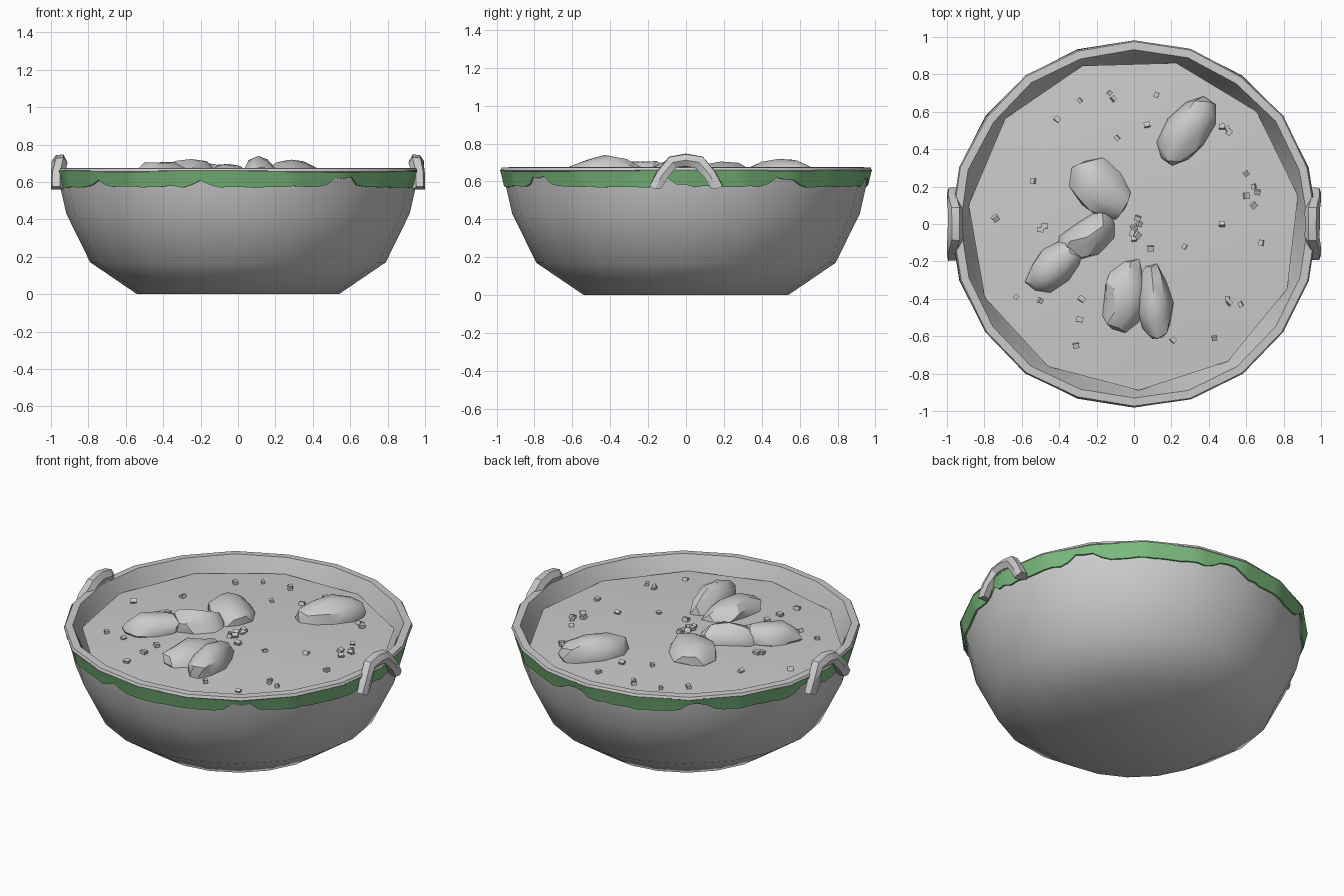
import bpy
import bmesh
import random
from math import pi, sin, cos, radians
from mathutils import Vector, Matrix

random.seed(7)
cube = bpy.data.objects.get("Cube")
if cube:
    bpy.data.objects.remove(cube)


def make_material(name, colour):
    mat = bpy.data.materials.new(name)
    mat.use_nodes = True
    mat.diffuse_color = (*colour, 1)
    mat.node_tree.nodes["Principled BSDF"].inputs["Base Color"].default_value = (*colour, 1)
    return mat


GREY = make_material("stone_grey", (0.6, 0.6, 0.6))
GREEN = make_material("trim_green", (0.2, 0.5, 0.21))


def finish(bm, name, mat, angle):
    bmesh.ops.recalc_face_normals(bm, faces=bm.faces)
    mesh = bpy.data.meshes.new(name)
    bm.to_mesh(mesh)
    bm.free()
    mesh.materials.append(mat)
    obj = bpy.data.objects.new(name, mesh)
    bpy.context.collection.objects.link(obj)
    if angle:
        bpy.ops.object.select_all(action="DESELECT")
        obj.select_set(True)
        bpy.context.view_layer.objects.active = obj
        bpy.ops.object.shade_smooth_by_angle(angle=radians(angle))
    return obj


def bridge(bm, rings, closed=True):
    for a, b in zip(rings, rings[1:]):
        n = len(a)
        for i in range(n if closed else n - 1):
            j = (i + 1) % n
            bm.faces.new((a[i], a[j], b[j], b[i]))


# Bowl: revolved profile from the base, over the rim, down the inside
SIDES = 20
OUTER = [(0.54, 0), (0.79, 0.17), (0.918, 0.43), (0.95, 0.57), (0.965, 0.645)]
RIM = [(0.985, 0.657), (0.978, 0.673), (0.935, 0.675)]
INNER = [(0.9, 0.6), (0.84, 0.42), (0.7, 0.2), (0.5, 0.06)]


def around(i, r, z, n=SIDES, turn=0.0):
    a = 2 * pi * (i + turn) / n
    return Vector((r * cos(a), r * sin(a), z))


wobble = [random.uniform(-0.008, 0.006) for _ in range(SIDES)]
bm = bmesh.new()
rings = [[bm.verts.new(around(i, r + (wobble[i] if z > 0.6 else 0), z)) for i in range(SIDES)]
         for r, z in OUTER + RIM + INNER]
bridge(bm, rings)
bm.faces.new(rings[0])
bm.faces.new(rings[-1])
finish(bm, "bowl", GREY, 45)


# Green trim: thin band hugging the facets, with a ragged lower edge
def wall_point(t, z, offset):
    (r0, z0), (r1, z1) = OUTER[-2:]
    r = r0 + (r1 - r0) * (z - z0) / (z1 - z0) + offset
    i = int(t)
    return around(i, r, z).lerp(around(i + 1, r, z), t - i)


STEPS = 6
edge = []
while len(edge) < SIDES * STEPS:
    tab = random.randint(7, 12)
    edge += [0.583] + [random.uniform(0.568, 0.578) for _ in range(tab)] + [0.585]
    edge += [random.uniform(0.605, 0.63) for _ in range(random.randint(1, 3))]
edge = edge[:SIDES * STEPS]
bm = bmesh.new()
rings = [[], [], [], []]
for k, low in enumerate(edge):
    t = k / STEPS
    for ring, z, offset in zip(rings, (low, low, 0.635, 0.66), (-0.004, 0.01, 0.012, 0.014)):
        ring.append(bm.verts.new(wall_point(t, z, offset)))
bridge(bm, rings)
finish(bm, "green_trim", GREEN, 30)


# Broth: gently domed surface inside the bowl
def broth_z(x, y):
    return 0.625 - 0.045 * (x * x + y * y)


BROTH_SIDES = 11
bm = bmesh.new()
rings = [[bm.verts.new((p.x, p.y, broth_z(p.x, p.y)))
          for p in (around(i, r, 0, BROTH_SIDES, 0.3) for i in range(BROTH_SIDES))]
         for r in (0.3, 0.6, 0.89)]
bridge(bm, rings)
bm.faces.new(rings[0])
finish(bm, "broth", GREY, 40)


# Handles: faceted arch swept on each side
ARCH = [(-0.165, 0.56), (-0.125, 0.635), (-0.07, 0.7), (0, 0.712),
        (0.07, 0.7), (0.125, 0.635), (0.165, 0.56)]
SECTION = 6
for side, name in ((1, "left_handle"), (-1, "right_handle")):
    bm = bmesh.new()
    rings = []
    for k, (y, z) in enumerate(ARCH):
        before, after = ARCH[max(k - 1, 0)], ARCH[min(k + 1, len(ARCH) - 1)]
        along = Vector((0, after[0] - before[0], after[1] - before[1])).normalized()
        normal = Vector((0, -along.z, along.y))
        mid = Vector((0.972 - 0.017 * (z > 0.66), y, z))
        ring = []
        for s in range(SECTION):
            a = 2 * pi * s / SECTION
            size = random.uniform(0.87, 1.05)
            p = mid + Vector((0.042 * cos(a) * size, 0, 0)) + normal * 0.04 * sin(a) * size
            ring.append(bm.verts.new((side * min(p.x, 1.0), p.y, max(p.z, 0.56))))
        rings.append(ring)
    bridge(bm, rings)
    bm.faces.new(rings[0])
    bm.faces.new(rings[-1])
    finish(bm, name, GREY, 25)


# Chunks: name, x, y, half length, half width, half height, heading in degrees
CHUNKS = [
    ("chunk_back", 0.285, 0.49, 0.225, 0.125, 0.11, 55),
    ("chunk_middle", -0.18, 0.185, 0.195, 0.14, 0.09, -50),
    ("chunk_side_inner", -0.25, -0.07, 0.19, 0.105, 0.105, 35),
    ("chunk_side_outer", -0.42, -0.22, 0.185, 0.11, 0.1, 40),
    ("chunk_front_right", -0.05, -0.39, 0.21, 0.125, 0.085, 80),
    ("chunk_front_left", 0.11, -0.43, 0.215, 0.1, 0.115, 95),
]
for name, x, y, length, width, height, heading in CHUNKS:
    bm = bmesh.new()
    bmesh.ops.create_icosphere(bm, subdivisions=2, radius=1.0)
    for v in bm.verts:
        v.co *= random.uniform(0.86, 1.08)
    place = (Matrix.Translation((x, y, 0.618))
             @ Matrix.Rotation(radians(heading), 4, "Z")
             @ Matrix.Diagonal((length, width, height, 1)))
    bm.transform(place)
    finish(bm, name, GREY, 32)


# Crumbs: small tilted blocks scattered over the broth
CRUMBS = [
    (-.29, .66), (-.13, .7), (-.11, .67), (.12, .69), (-.41, .56), (.07, .53), (-.09, .46),
    (.47, .52), (.5, .51), (.51, .49), (-.54, .23), (-.74, .03), (-.48, -.01), (-.5, -.03),
    (.6, .27), (.64, .2), (.66, .17), (.6, .15), (.64, .1), (.47, 0), (.68, -.1),
    (.27, -.12), (.09, -.13), (0, -.02), (.02, .03), (.03, 0), (-.01, -.05), (0, -.08),
    (.02, -.06), (-.63, -.39), (-.5, -.41), (-.28, -.4), (-.29, -.51), (-.31, -.65),
    (.21, -.62), (.43, -.61), (.5, -.4), (.51, -.42), (.57, -.43),
]
bm = bmesh.new()
for x, y in CRUMBS:
    size = random.uniform(0.019, 0.028)
    spin = Matrix.Rotation(random.uniform(0, pi), 4, "Z") @ Matrix.Rotation(random.uniform(-0.5, 0.5), 4, "X")
    place = Matrix.Translation((x, y, broth_z(x, y) + 0.004)) @ spin @ Matrix.Diagonal((size * 1.3, size, size, 1))
    bmesh.ops.create_cube(bm, size=1.0, matrix=place)
finish(bm, "crumbs", GREY, 0)
